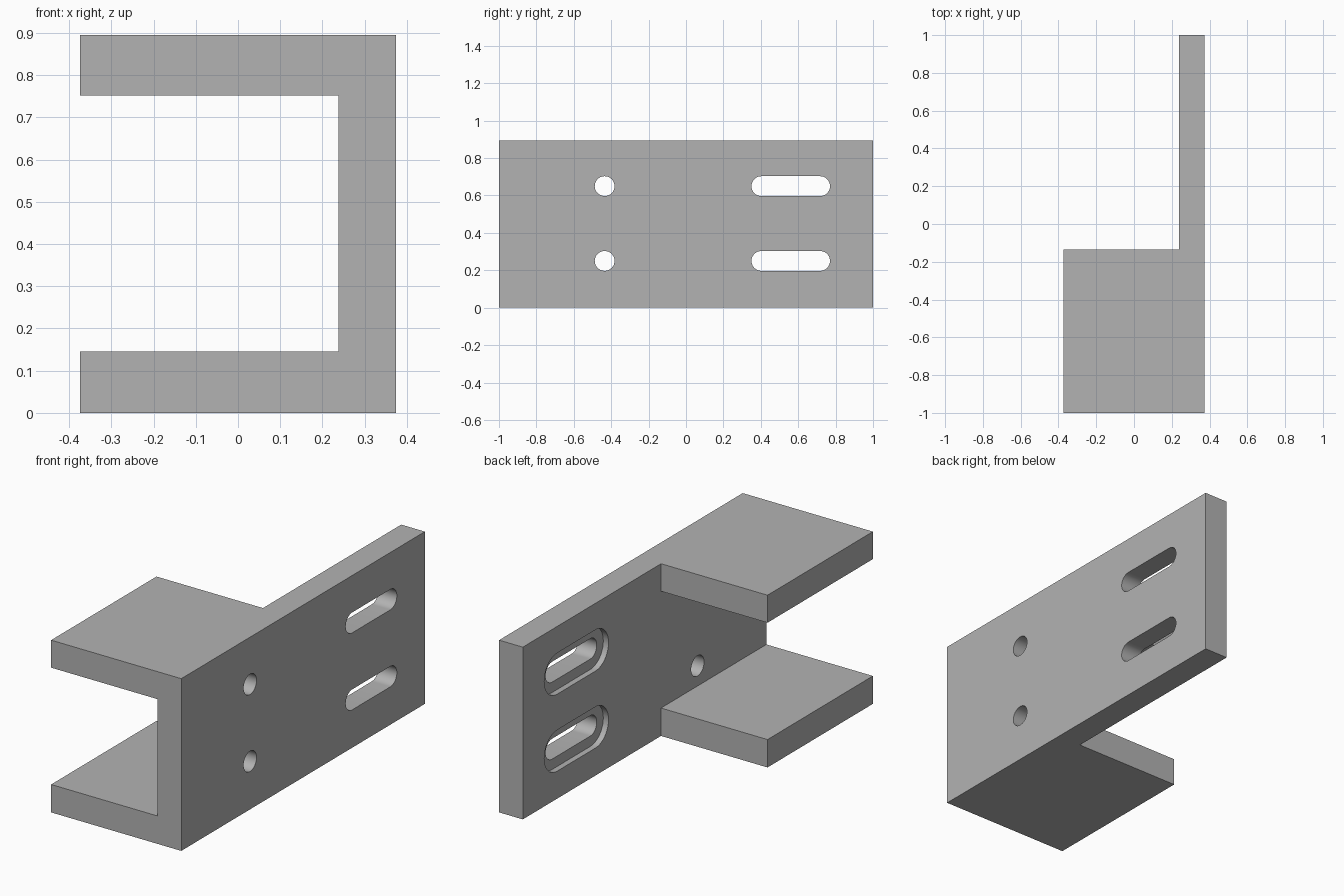
import bpy, bmesh, math

if "Cube" in bpy.data.objects:
    bpy.data.objects.remove(bpy.data.objects["Cube"], do_unlink=True)

HEIGHT = 0.895
OUT_X, IN_X = 0.374, 0.238      # outer and inner faces of the back plate
FLANGE_END = -0.135
HOLE_R = 0.053
ROWS = (0.25, 0.65)             # heights of the hole rows

steel = bpy.data.materials.new("plain grey")
steel.use_nodes = True
grey = (0.45, 0.45, 0.45, 1)
steel.diffuse_color = grey
steel.node_tree.nodes["Principled BSDF"].inputs["Base Color"].default_value = grey


def prism(name, outline, offset):
    """Extrude a flat outline along an offset vector."""
    bm = bmesh.new()
    face = bm.faces.new([bm.verts.new(p) for p in outline])
    top = bmesh.ops.extrude_face_region(bm, geom=[face])["geom"]
    bmesh.ops.translate(bm, vec=offset, verts=[v for v in top if isinstance(v, bmesh.types.BMVert)])
    bmesh.ops.recalc_face_normals(bm, faces=bm.faces)
    mesh = bpy.data.meshes.new(name)
    bm.to_mesh(mesh)
    bm.free()
    mesh.materials.append(steel)
    obj = bpy.data.objects.new(name, mesh)
    bpy.context.collection.objects.link(obj)
    return obj


def slot(name, y, z, radius, half_run, x0, x1, steps=20):
    """Round-ended cutter running along x; a zero run makes a round hole."""
    pts = []
    for side in (0, 1):
        shift = -half_run if side else half_run
        count = steps + 1 if half_run else steps
        for i in range(count):
            a = -math.pi / 2 + math.pi * (i / steps + side)
            pts.append((x0, y + shift + radius * math.cos(a), z + radius * math.sin(a)))
    return prism(name, pts, (x1 - x0, 0, 0))


# Bracket: L-shaped footprint raised to full height
bracket = prism("bracket", [(-OUT_X, -1, 0), (OUT_X, -1, 0), (OUT_X, 1, 0), (IN_X, 1, 0),
                            (IN_X, FLANGE_END, 0), (-OUT_X, FLANGE_END, 0)], (0, 0, HEIGHT))

# Gap between the upper and lower flanges
cutters = [prism("flange_gap_cutter", [(-0.6, -1.2, 0.145), (IN_X, -1.2, 0.145),
                                       (IN_X, 0, 0.145), (-0.6, 0, 0.145)], (0, 0, 0.607))]

# Round holes, long slots and the shallow recess around each slot
for z in ROWS:
    cutters.append(slot("hole_cutter", -0.435, z, HOLE_R, 0, 0, 0.6))
    cutters.append(slot("slot_cutter", 0.56, z, HOLE_R, 0.157, 0, 0.6))
    cutters.append(slot("recess_cutter", 0.56, z, 0.107, 0.157, 0, IN_X + 0.03))

bpy.ops.object.select_all(action="DESELECT")
bracket.select_set(True)
bpy.context.view_layer.objects.active = bracket
for cutter in cutters:
    cutter.hide_render = True
    mod = bracket.modifiers.new(cutter.name, "BOOLEAN")
    mod.operation = "DIFFERENCE"
    mod.solver = "EXACT"
    mod.object = cutter
    bpy.ops.object.modifier_apply(modifier=mod.name)
    bpy.data.objects.remove(cutter, do_unlink=True)

bpy.ops.object.shade_smooth_by_angle(angle=math.radians(30))
